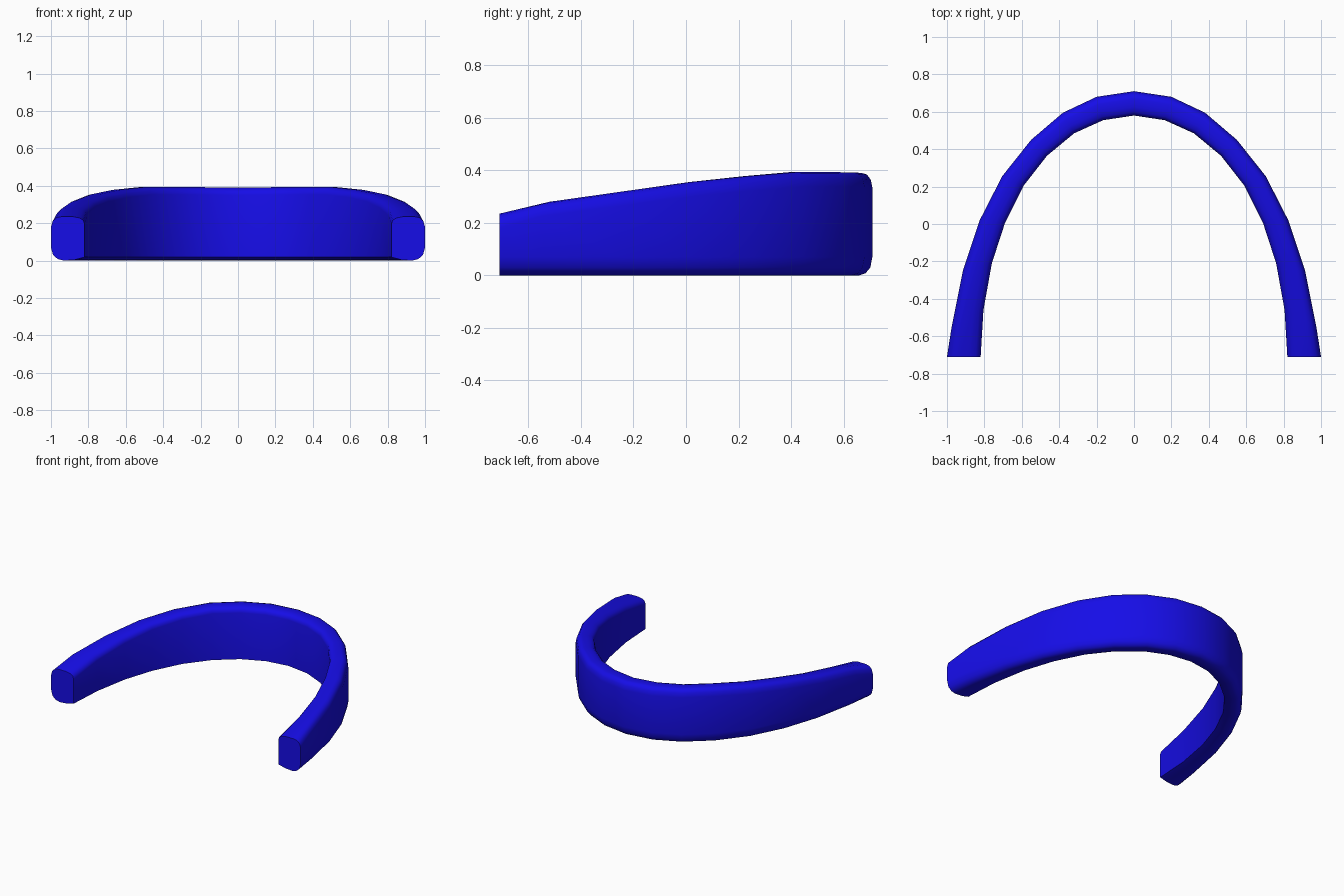
import bpy, bmesh, math

if "Cube" in bpy.data.objects:
    bpy.data.objects.remove(bpy.data.objects["Cube"])

# Half of the arch, from centre back to the front tip:
# (inner x, inner y, outer x, outer y, height)
half = [
    (0.00, 0.58, 0.00, 0.71, 0.39),
    (0.165, 0.555, 0.20, 0.68, 0.392),
    (0.32, 0.485, 0.38, 0.595, 0.393),
    (0.465, 0.365, 0.55, 0.45, 0.393),
    (0.59, 0.205, 0.705, 0.255, 0.378),
    (0.69, 0.005, 0.825, 0.02, 0.355),
    (0.76, -0.21, 0.915, -0.25, 0.32),
    (0.805, -0.46, 0.975, -0.55, 0.28),
    (0.82, -0.71, 1.00, -0.71, 0.235),
]
stations = [(-a, b, -c, d, h) for a, b, c, d, h in reversed(half[1:])] + half

# Cross-section: (position from inner 0 to outer 1, z offset, measured from top?)
section = [
    (0.0, 0.018, False), (0.3, 0.004, False), (0.62, 0.0, False),
    (0.80, 0.008, False), (0.94, 0.03, False), (1.0, 0.07, False),
    (1.0, -0.055, True), (0.95, -0.025, True), (0.84, -0.006, True),
    (0.68, 0.0, True), (0.35, 0.0, True), (0.15, -0.007, True),
    (0.04, -0.02, True), (0.0, -0.04, True),
]

# Curved band lofted through the stations, with flat end caps
bm = bmesh.new()
rings = []
for ix, iy, ox, oy, h in stations:
    rings.append([bm.verts.new((ix + (ox - ix) * s, iy + (oy - iy) * s,
                                z + (h if top else 0))) for s, z, top in section])
n = len(section)
for a, b in zip(rings, rings[1:]):
    for i in range(n):
        j = (i + 1) % n
        bm.faces.new((a[i], a[j], b[j], b[i]))
bm.faces.new(rings[0])
bm.faces.new(rings[-1])
bmesh.ops.recalc_face_normals(bm, faces=bm.faces)

mesh = bpy.data.meshes.new("curved_band")
bm.to_mesh(mesh)
bm.free()
band = bpy.data.objects.new("curved_band", mesh)
bpy.context.collection.objects.link(band)

# Blue finish
blue = bpy.data.materials.new("blue")
blue.diffuse_color = (0.008, 0.004, 0.8, 1)
blue.use_nodes = True
blue.node_tree.nodes["Principled BSDF"].inputs["Base Color"].default_value = blue.diffuse_color
mesh.materials.append(blue)

bpy.context.view_layer.objects.active = band
band.select_set(True)
bpy.ops.object.shade_smooth_by_angle(angle=math.radians(40))
